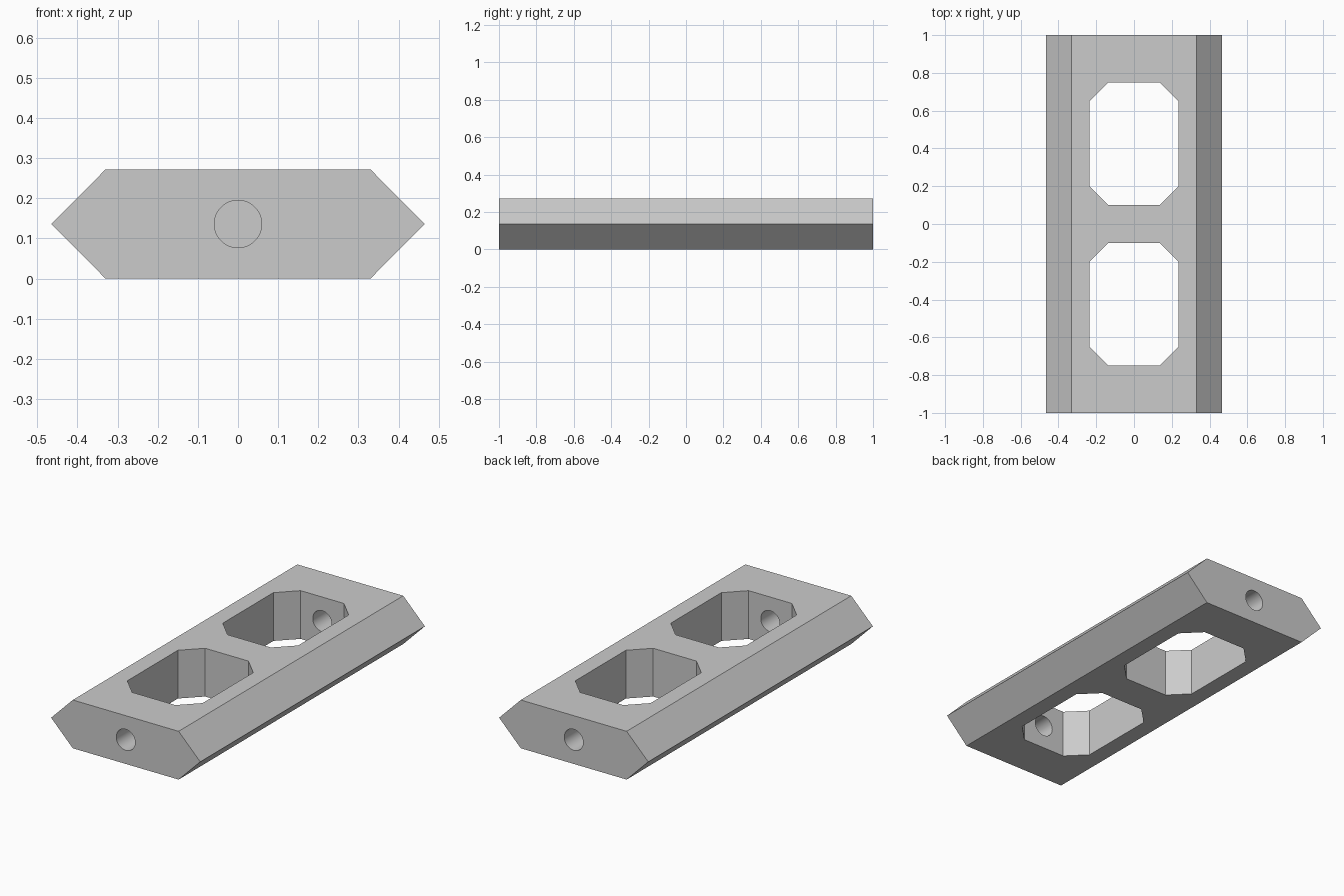
import bpy
import bmesh
import math
from mathutils import Matrix, Vector

default_cube = bpy.data.objects.get("Cube")
if default_cube:
    bpy.data.objects.remove(default_cube, do_unlink=True)

HEIGHT = 0.272
MID = HEIGHT / 2


def new_object(name, bm):
    bmesh.ops.recalc_face_normals(bm, faces=bm.faces[:])
    mesh = bpy.data.meshes.new(name)
    bm.to_mesh(mesh)
    bm.free()
    obj = bpy.data.objects.new(name, mesh)
    bpy.context.collection.objects.link(obj)
    return obj


def prism(name, points, direction):
    """Extrude a closed outline along a direction."""
    bm = bmesh.new()
    face = bm.faces.new([bm.verts.new(p) for p in points])
    result = bmesh.ops.extrude_face_region(bm, geom=[face], use_keep_orig=True)
    moved = [v for v in result["geom"] if isinstance(v, bmesh.types.BMVert)]
    bmesh.ops.translate(bm, verts=moved, vec=Vector(direction))
    return new_object(name, bm)


def window_cutter(side):
    """Chamfered rectangle through the full thickness."""
    hx, hy, cut = 0.235, 0.325, 0.1
    cy = side * 0.425
    points = []
    for sx, sy in ((1, 1), (-1, 1), (-1, -1), (1, -1)):
        corner = [(sx * hx, cy + sy * (hy - cut), -0.1),
                  (sx * (hx - cut), cy + sy * hy, -0.1)]
        points += corner if sx * sy > 0 else corner[::-1]
    return prism("window_cutter", points, (0, 0, HEIGHT + 0.2))


def hole_cutter(side):
    """Round bore from the end face into the window."""
    bm = bmesh.new()
    place = Matrix.Translation((0, side * 0.8, MID)) @ Matrix.Rotation(math.pi / 2, 4, "X")
    bmesh.ops.create_cone(bm, cap_ends=True, segments=48, radius1=0.059,
                          radius2=0.059, depth=0.6, matrix=place)
    return new_object("hole_cutter", bm)


# Hexagonal bar with pointed long edges
profile = [(-0.465, MID), (-0.33, 0), (0.33, 0),
           (0.465, MID), (0.33, HEIGHT), (-0.33, HEIGHT)]
body = prism("slotted_bar", [(x, -1, z) for x, z in profile], (0, 2, 0))

# Two windows and a bore through each end wall
cutters = [make(side) for make in (window_cutter, hole_cutter) for side in (-1, 1)]
for cutter in cutters:
    cutter.hide_render = True
    mod = body.modifiers.new("cut", "BOOLEAN")
    mod.operation = "DIFFERENCE"
    mod.solver = "EXACT"
    mod.object = cutter

bpy.ops.object.select_all(action="DESELECT")
body.select_set(True)
bpy.context.view_layer.objects.active = body
for mod in list(body.modifiers):
    bpy.ops.object.modifier_apply(modifier=mod.name)
for cutter in cutters:
    bpy.data.objects.remove(cutter, do_unlink=True)

# Plain grey finish
grey = bpy.data.materials.new("light_grey")
grey.use_nodes = True
colour = (0.6, 0.6, 0.6, 1)
grey.diffuse_color = colour
grey.node_tree.nodes["Principled BSDF"].inputs["Base Color"].default_value = colour
body.data.materials.clear()
body.data.materials.append(grey)

bpy.ops.object.shade_smooth_by_angle(angle=math.radians(30))
